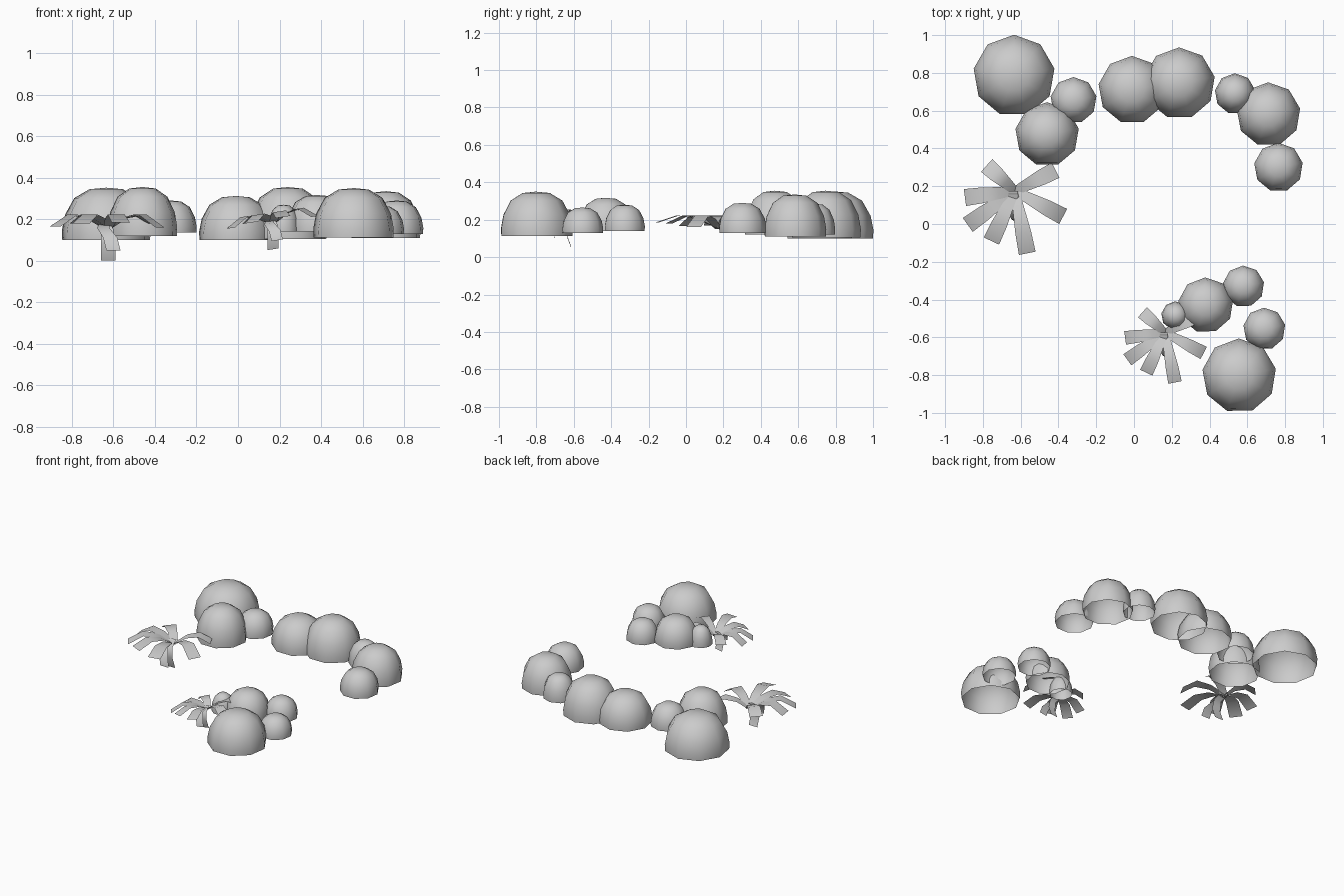
import bpy, bmesh, math
from mathutils import Vector

if "Cube" in bpy.data.objects:
    bpy.data.objects.remove(bpy.data.objects["Cube"])


def finish(bm, name, angle):
    me = bpy.data.meshes.new(name)
    bm.to_mesh(me)
    bm.free()
    ob = bpy.data.objects.new(name, me)
    bpy.context.collection.objects.link(ob)
    bpy.ops.object.select_all(action='DESELECT')
    ob.select_set(True)
    bpy.context.view_layer.objects.active = ob
    bpy.ops.object.shade_smooth_by_angle(angle=math.radians(angle))
    return ob


# Dome section: radius and height fractions, open underneath
DOME = [(0.99, 0), (1.0, 0.18), (0.93, 0.48), (0.72, 0.8), (0.38, 0.97)]


def bush(name, x, y, r, base, top, turn, sides=9):
    bm = bmesh.new()
    rings = []
    for f, h in DOME:
        ring = []
        for i in range(sides):
            a = turn + math.tau * i / sides
            ring.append(bm.verts.new((x + r * f * math.cos(a), y + r * f * math.sin(a),
                                      base + (top - base) * h)))
        rings.append(ring)
    for lo, hi in zip(rings, rings[1:]):
        for i in range(sides):
            j = (i + 1) % sides
            bm.faces.new((lo[i], lo[j], hi[j], hi[i]))
    apex = bm.verts.new((x, y, top))
    for i in range(sides):
        bm.faces.new((rings[-1][i], rings[-1][(i + 1) % sides], apex))
    finish(bm, name, 60)


# Bushes: x, y, radius, base z, top z
BUSHES = [
    (-0.635, 0.785, 0.217, 0.10, 0.352), (-0.46, 0.475, 0.17, 0.12, 0.355),
    (-0.32, 0.655, 0.123, 0.135, 0.29), (-0.01, 0.71, 0.18, 0.10, 0.312),
    (0.24, 0.745, 0.19, 0.105, 0.355), (0.535, 0.69, 0.108, 0.12, 0.285),
    (0.712, 0.58, 0.17, 0.11, 0.335), (0.765, 0.30, 0.13, 0.13, 0.29),
    (0.557, -0.803, 0.197, 0.112, 0.35), (0.69, -0.555, 0.112, 0.13, 0.265),
    (0.38, -0.43, 0.147, 0.14, 0.317), (0.58, -0.33, 0.11, 0.14, 0.28),
    (0.22, -0.485, 0.076, 0.14, 0.27),
]
for n, b in enumerate(BUSHES):
    bush(f"bush_{n + 1}", *b, turn=math.pi / 2 + n * 0.7 * (n > 0))

# Arching leaves (tip x, y, z from the plant centre)
LEAVES = [
    (0.215, 0.11, 0.18), (-0.15, 0.135, 0.18), (-0.265, -0.035, 0.17),
    (-0.25, -0.18, 0.165), (-0.125, -0.265, 0.18), (0.065, -0.33, 0.185),
    (0.255, -0.135, 0.16),
]
# Drooping leaves as short paths
DROOPS = [
    [(-0.01, -0.01, 0.18), (0.0, -0.07, 0.15), (0.005, -0.08, 0.08), (0.005, -0.05, 0.0)],
    [(-0.01, 0.0, 0.18), (-0.02, -0.09, 0.16), (0.015, -0.15, 0.11), (0.03, -0.16, 0.05)],
]


def plant(name, x, y, z, s, lean):
    bm = bmesh.new()
    paths = [list(map(Vector, d)) for d in DROOPS]
    for tx, ty, tz in LEAVES:
        paths.append([Vector((tx * t, ty * t, zz)) for t, zz in
                      ((0.0, 0.15), (0.33, 0.205), (0.67, 0.222), (1.0, tz))])
    for k, path in enumerate(paths):
        d = path[-1] - path[0]
        side = Vector((1, 0, 0)) if k < 2 else Vector((-d.y, d.x, 0)).normalized()
        widths = (0.025, 0.03, 0.034, 0.034) if k < 2 else (0.022, 0.032, 0.042, 0.045)
        prev = None
        for p, w in zip(path, widths):
            pair = []
            for q in (p - side * w, p + side * w):
                pair.append(bm.verts.new((x + s * q.x, y + s * q.y,
                                          z + s * (q.z + lean * q.x))))
            if prev:
                bm.faces.new((prev[0], pair[0], pair[1], prev[1]))
            prev = pair
    finish(bm, name, 60)


plant("leafy_plant_large", -0.63, 0.175, 0.0, 1.0, 0.0)
plant("leafy_plant_small", 0.165, -0.575, 0.055, 0.8, 0.15)
